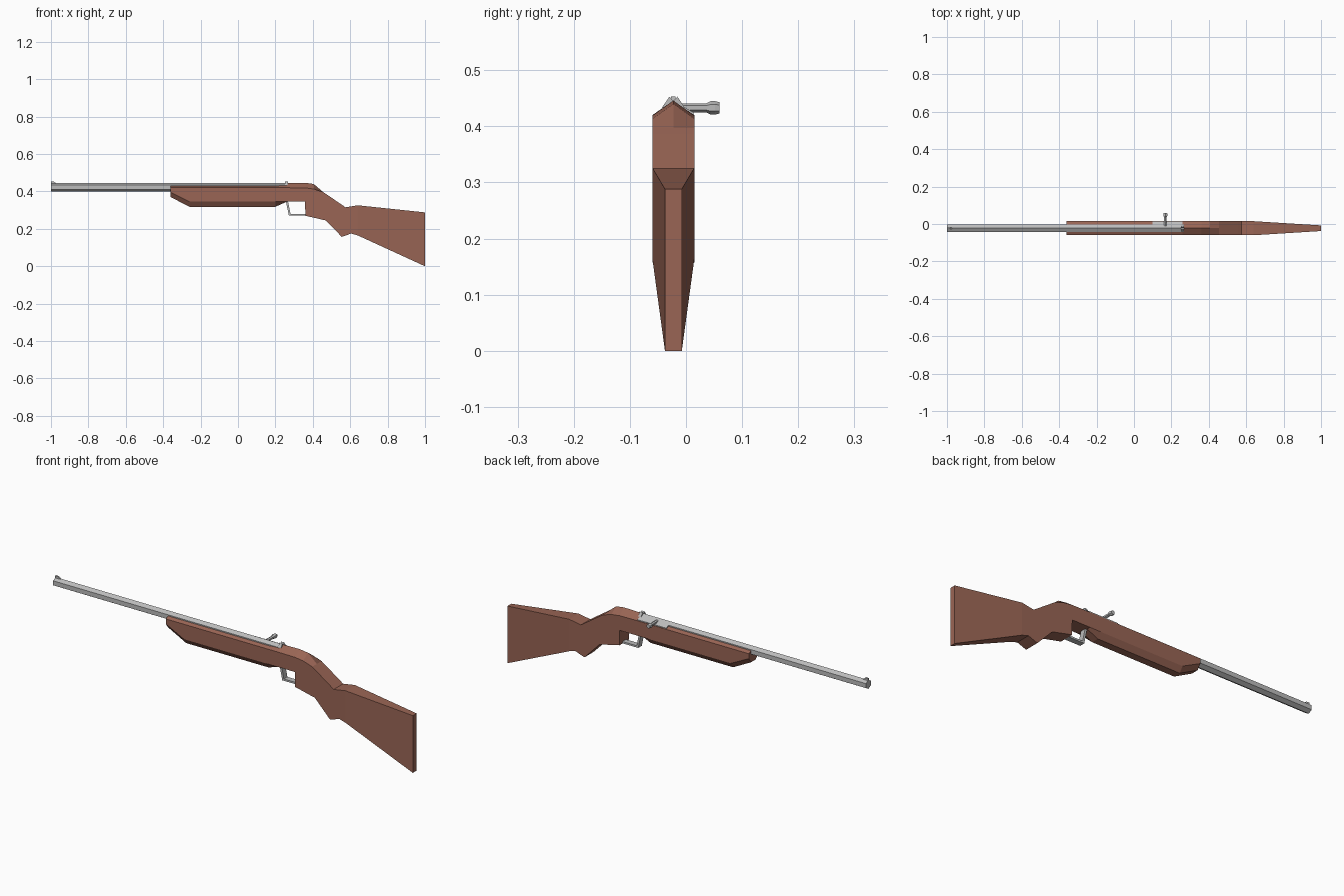
import bpy, bmesh, math
from mathutils import Vector

cube = bpy.data.objects.get("Cube")
if cube:
    bpy.data.objects.remove(cube)

AXIS = -0.0225  # y of the centre plane


def material(name, color):
    m = bpy.data.materials.new(name)
    m.use_nodes = True
    m.diffuse_color = (*color, 1)
    m.node_tree.nodes["Principled BSDF"].inputs["Base Color"].default_value = (*color, 1)
    return m


wood = material("brown wood", (0.32, 0.13, 0.09))
metal = material("grey metal", (0.5, 0.5, 0.5))


def loft(name, rings, mat):
    """Skin a list of equally sized point rings and cap both ends."""
    bm = bmesh.new()
    loops = [[bm.verts.new(p) for p in ring] for ring in rings]
    n = len(loops[0])
    for a, b in zip(loops, loops[1:]):
        for i in range(n):
            j = (i + 1) % n
            bm.faces.new((a[i], a[j], b[j], b[i]))
    bm.faces.new(loops[0])
    bm.faces.new(loops[-1])
    bmesh.ops.recalc_face_normals(bm, faces=bm.faces)
    mesh = bpy.data.meshes.new(name)
    bm.to_mesh(mesh)
    bm.free()
    mesh.materials.append(mat)
    obj = bpy.data.objects.new(name, mesh)
    bpy.context.collection.objects.link(obj)
    return obj


def prism_x(name, x0, x1, outline, mat):
    """Extrude a (y offset, z) outline along x."""
    return loft(name, [[(x, AXIS + y, z) for y, z in outline] for x in (x0, x1)], mat)


def hexagon(radius, z):
    """Six points with one corner pointing up."""
    angles = [math.radians(60 * i + 90) for i in range(6)]
    return [(radius * math.cos(a), z + radius * math.sin(a)) for a in angles]


# Stock: x, half width, ridge, shoulder, lower side edge, underside
W = 0.0375
stations = [
    (-0.36, W, 0.437, 0.42, 0.395, 0.37),
    (-0.26, W, 0.437, 0.42, 0.345, 0.318),
    (0.2, W, 0.437, 0.42, 0.345, 0.318),
    (0.26, W, 0.444, 0.42, 0.345, 0.345),
    (0.359, W, 0.446, 0.419, 0.345, 0.345),
    (0.36, W, 0.446, 0.419, 0.27, 0.27),
    (0.405, W, 0.44, 0.413, 0.26, 0.26),
    (0.455, W, 0.397, 0.397, 0.248, 0.248),
    (0.47, W, 0.387, 0.387, 0.245, 0.245),
    (0.555, W, 0.329, 0.329, 0.157, 0.157),
    (0.575, W, 0.315, 0.315, 0.164, 0.164),
    (0.605, W, 0.32, 0.32, 0.175, 0.175),
    (0.64, W, 0.326, 0.326, 0.165, 0.165),
    (1.0, 0.015, 0.288, 0.288, 0.0, 0.0),
]
rings = []
for x, w, ridge, shoulder, low, under in stations:
    section = [(0, ridge), (w, shoulder), (w, low), (0.5 * w, under),
               (-0.5 * w, under), (-w, low), (-w, shoulder)]
    rings.append([(x, AXIS + y, z) for y, z in section])
loft("stock", rings, wood)

# Barrel and receiver
prism_x("barrel", -1.0, 0.26, hexagon(0.0225, 0.4225), metal)
prism_x("receiver_plate", 0.1, 0.26,
        [(0, 0.445), (0.036, 0.425), (0.036, 0.418), (0, 0.43)], metal)

# Sights
prism_x("rear_sight", 0.252, 0.268,
        [(-0.02, 0.434), (-0.007, 0.453), (0, 0.445), (0.007, 0.453), (0.02, 0.434)], metal)
loft("front_sight", [[(x, AXIS + y, z) for x, z in
                      ((-1.0, 0.438), (-1.0, 0.453), (-0.985, 0.453), (-0.965, 0.438))]
                     for y in (-0.004, 0.004)], metal)

# Bolt handle with a faceted knob: y, radius
handle = [(-0.01, 0.008), (0.036, 0.008), (0.044, 0.012), (0.052, 0.012), (0.06, 0.01)]
loft("bolt_handle", [[(0.168 + u, y, z) for u, z in hexagon(r, 0.433)]
                     for y, r in handle], metal)

# Trigger guard: flat strap bent along a path in the side plane
outer = [(0.256, 0.348), (0.272, 0.271), (0.362, 0.271)]
inner = [(0.267, 0.348), (0.281, 0.28), (0.362, 0.28)]
loft("trigger_guard", [[(ox, AXIS - 0.014, oz), (ox, AXIS + 0.014, oz),
                        (ix, AXIS + 0.014, iz), (ix, AXIS - 0.014, iz)]
                       for (ox, oz), (ix, iz) in zip(outer, inner)], metal)
